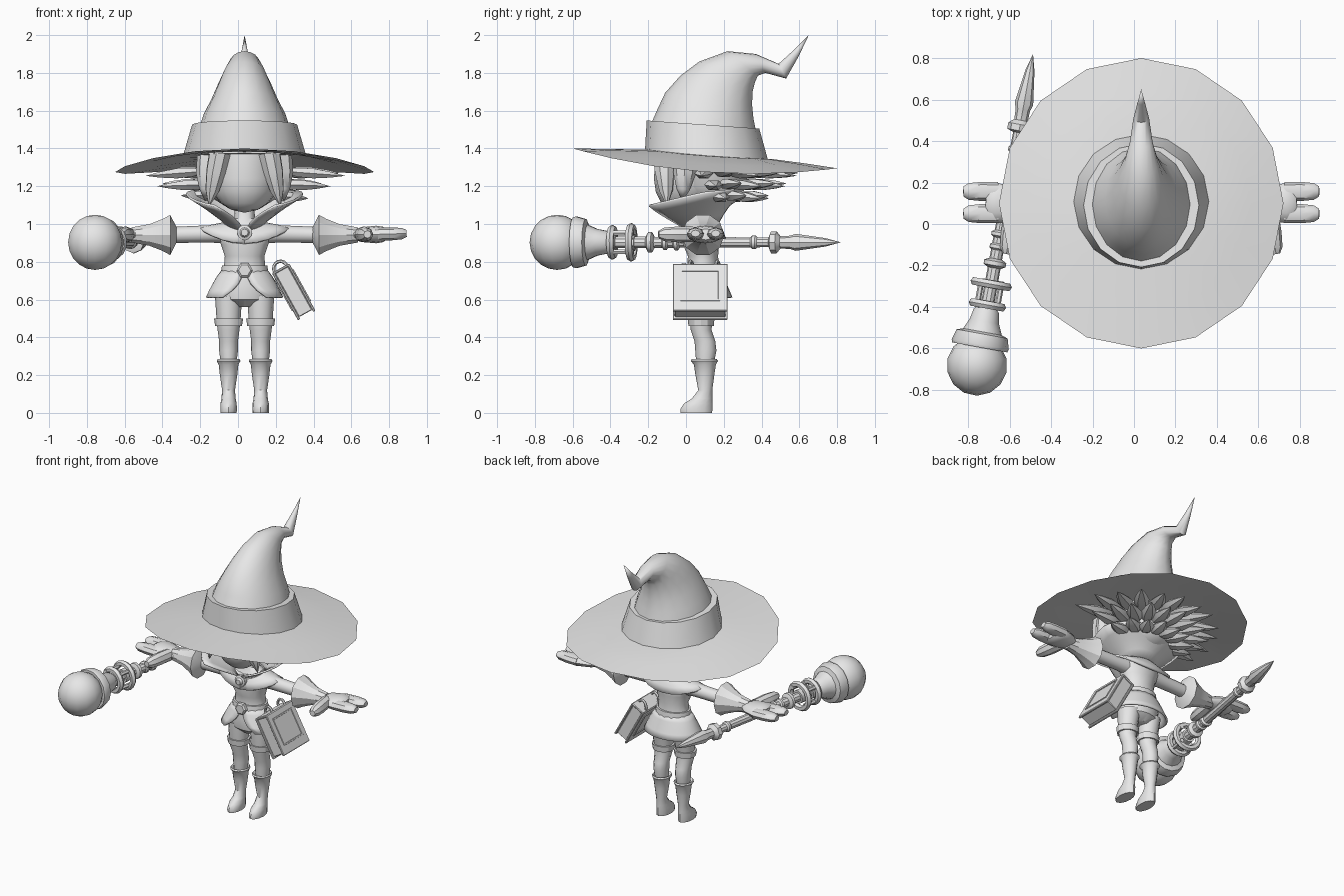
import bpy, bmesh, math
from mathutils import Vector, Matrix

CX, CY = 0.035, 0.09          # body axis
V = Vector
grey = bpy.data.materials.new("plain grey")
grey.diffuse_color = (0.8, 0.8, 0.8, 1)


def finish(name, bm, angle=40):
    bmesh.ops.recalc_face_normals(bm, faces=bm.faces)
    me = bpy.data.meshes.new(name)
    bm.to_mesh(me)
    bm.free()
    me.materials.append(grey)
    ob = bpy.data.objects.new(name, me)
    bpy.context.collection.objects.link(ob)
    bpy.ops.object.select_all(action='DESELECT')
    ob.select_set(True)
    bpy.context.view_layer.objects.active = ob
    bpy.ops.object.shade_smooth_by_angle(angle=math.radians(angle))
    return ob


def loft(name, rings, n=12, angle=40):
    """rings: (centre, half axis u, half axis v) joined into a capped tube"""
    bm = bmesh.new()
    rows = []
    for c, u, v in rings:
        rows.append([bm.verts.new(V(c) + V(u) * math.cos(a) + V(v) * math.sin(a))
                     for a in (2 * math.pi * i / n for i in range(n))])
    for a, b in zip(rows, rows[1:]):
        for i in range(n):
            j = (i + 1) % n
            bm.faces.new((a[i], a[j], b[j], b[i]))
    bm.faces.new(rows[0])
    bm.faces.new(rows[-1])
    bmesh.ops.remove_doubles(bm, verts=bm.verts, dist=0.0005)
    return finish(name, bm, angle)


def spin(name, start, end, prof, n=12, flat=1.0, angle=40):
    """prof: (fraction along the axis, radius); flat squashes the second axis"""
    s, e = V(start), V(end)
    d = (e - s).normalized()
    u = d.cross(V((0, 0, 1)))
    u = V((1, 0, 0)) if u.length < 0.01 else u.normalized()
    w = u.cross(d)
    return loft(name, [(s.lerp(e, t), u * r, w * r * flat) for t, r in prof], n, angle)


def stack(name, rows, x=CX, n=12, angle=40):
    """rows: (z, half width, half depth, y centre)"""
    return loft(name, [((x, y, z), (rx, 0, 0), (0, ry, 0)) for z, rx, ry, y in rows], n, angle)


def sheet(name, fn, nu, nv, thick):
    bm = bmesh.new()
    g = [[bm.verts.new(fn(i / nu, j / nv)) for i in range(nu + 1)] for j in range(nv + 1)]
    for a, b in zip(g, g[1:]):
        for i in range(nu):
            bm.faces.new((a[i], a[i + 1], b[i + 1], b[i]))
    ob = finish(name, bm)
    m = ob.modifiers.new("thickness", 'SOLIDIFY')
    m.thickness, m.offset = thick, 0
    return ob


def box(name, size, mat, bevel=0.004):
    bm = bmesh.new()
    bmesh.ops.create_cube(bm, size=1, matrix=mat @ Matrix.Diagonal((*size, 1)))
    bmesh.ops.bevel(bm, geom=bm.edges[:], offset=bevel, segments=1, affect='EDGES')
    return finish(name, bm, 20)


def torus(name, centre, axis, R, r, n=16, m=6):
    q = V((0, 0, 1)).rotation_difference(V(axis)).to_matrix()
    bm = bmesh.new()
    g = [[bm.verts.new(V(centre) + q @ V(((R + r * math.cos(b)) * math.cos(a),
                                         (R + r * math.cos(b)) * math.sin(a), r * math.sin(b))))
          for b in (2 * math.pi * j / m for j in range(m))] for a in (2 * math.pi * i / n for i in range(n))]
    for i in range(n):
        for j in range(m):
            p, q2 = g[(i + 1) % n], (j + 1) % m
            bm.faces.new((g[i][j], p[j], p[q2], g[i][q2]))
    return finish(name, bm)


# --- hat: drooping tilted brim, band and bent cone
def brim(r, a, dz):
    s, f = math.sin(a), max(0, (r - 0.29) / 0.41) ** 1.2
    edge = 1.275 + 0.0725 * s * s - 0.0525 * s
    return V((CX + r * 0.98 * math.cos(a), 0.10 + r * s, (1.372 - 0.022 * s) * (1 - f) + edge * f + dz))


bm = bmesh.new()
rows = [[bm.verts.new(brim(r, math.pi * i / 8, dz)) for i in range(16)]
        for r, dz in ((0.22, 0), (0.36, 0), (0.54, 0), (0.70, 0), (0.54, -0.008), (0.36, -0.012), (0.22, -0.012))]
for a, b in zip(rows, rows[1:]):
    for i in range(16):
        bm.faces.new((a[i], a[i - 1], b[i - 1], b[i]))
finish("hat_brim", bm)


def hat_rings(rows):
    out = []
    for yf, zf, yb, zb, w in rows:
        f, b = V((CX, yf, zf)), V((CX, yb, zb))
        out.append(((f + b) / 2, (w, 0, 0), (b - f) / 2))
    return out


loft("hat_band", hat_rings([(-0.218, 1.375, 0.435, 1.335, 0.328), (-0.208, 1.548, 0.388, 1.505, 0.278),
                            (-0.185, 1.545, 0.365, 1.505, 0.24)]), 16, 30)
loft("hat_cone", hat_rings([(-0.185, 1.53, 0.37, 1.495, 0.24), (-0.15, 1.61, 0.357, 1.56, 0.215),
                            (-0.11, 1.695, 0.35, 1.63, 0.175), (-0.03, 1.785, 0.352, 1.70, 0.14),
                            (0.07, 1.86, 0.365, 1.75, 0.11), (0.22, 1.915, 0.38, 1.785, 0.08),
                            (0.37, 1.90, 0.42, 1.80, 0.055), (0.49, 1.848, 0.53, 1.77, 0.038),
                            (0.575, 1.925, 0.595, 1.885, 0.018), (0.65, 2.0, 0.65, 2.0, 0.0)]), 16, 45)

# --- head, hair cap and leaf shaped tufts
stack("head", [(1.06, 0.0, 0.0, -0.03), (1.075, 0.07, 0.06, -0.03), (1.11, 0.125, 0.13, 0.0), (1.17, 0.172, 0.19, 0.03),
               (1.24, 0.193, 0.22, 0.05), (1.37, 0.19, 0.22, 0.06)], n=20)
stack("hair_cap", [(1.08, 0.08, 0.07, 0.14), (1.13, 0.16, 0.14, 0.14), (1.2, 0.21, 0.19, 0.13),
                   (1.37, 0.22, 0.22, 0.11)], n=16)
LEAF = [(0, 0.015), (0.25, 0.046), (0.5, 0.05), (0.78, 0.028), (1, 0)]
for tier, (count, r0, z0, r1, z1) in enumerate([(11, 0.20, 1.28, 0.53, 1.255), (11, 0.17, 1.21, 0.46, 1.20),
                                                (8, 0.14, 1.15, 0.36, 1.135)]):
    for i in range(count):
        a = math.radians(-4 + 188 * (i + 0.5 * (tier % 2)) / (count - 0.5)) if tier < 2 else math.radians(15 + 150 * i / 7)
        c, s = math.cos(a), math.sin(a)
        k = r1 * (1 - 0.10 * s)
        spin("hair_tuft", (CX + r0 * c, 0.12 + r0 * s, z0), (CX + k * c, 0.12 + k * s, z1 + 0.015 * (i % 2)), LEAF, 6, 0.6, 35)
for s in (-1, 1):
    spin("face_lock", (CX + s * 0.13, -0.12, 1.38), (CX + s * 0.19, -0.10, 1.09),
         [(0, 0.06), (0.35, 0.055), (0.7, 0.038), (1, 0)], 8, 1.0)
    spin("side_lock", (CX + s * 0.19, -0.0, 1.37), (CX + s * 0.21, -0.02, 1.12),
         [(0, 0.06), (0.4, 0.06), (0.75, 0.035), (1, 0)], 8, 1.0)


# --- flared collar, short cape and brooch
def collar(u, v):
    g = math.radians(6 + 26 * v)
    a = -math.pi / 2 + g + u * (2 * math.pi - 2 * g)
    s, c = math.sin(a), math.cos(a)
    ry = (0.075 + 0.26 * v) if s < 0 else (0.075 + 0.13 * v)
    return V((CX + (0.075 + 0.232 * v) * c, CY + ry * s,
              0.98 + 0.185 * v ** 0.85 + 0.06 * s * v * (s < 0) + 0.02 * s))


def cape(u, v):
    a = -math.pi / 2 + 2 * math.pi * u
    s, c = math.sin(a), math.cos(a)
    return V((CX + (0.07 + 0.17 * v) * c, CY + (0.07 + 0.045 * v) * s,
              1.01 - 0.055 * v * (0.6 + v * s * s) - 0.025 * (s < 0) * s * s))


sheet("collar", collar, 24, 4, 0.012)
sheet("shoulder_cape", cape, 24, 3, 0.014)
spin("brooch", (CX, 0.0, 0.955), (CX, -0.05, 0.955), [(0, 0.04), (0.6, 0.04), (0.7, 0.026), (1, 0.018)], 12)

# --- torso, belt, skirt
stack("torso", [(0.56, 0.05, 0.05, CY), (0.6, 0.13, 0.095, CY), (0.68, 0.145, 0.105, CY), (0.76, 0.11, 0.085, CY),
                (0.83, 0.105, 0.08, CY), (0.89, 0.125, 0.095, 0.08), (0.95, 0.15, 0.09, CY), (1.0, 0.12, 0.07, CY),
                (1.03, 0.055, 0.05, CY), (1.12, 0.05, 0.05, CY)], n=16)
stack("belt", [(0.73, 0.10, 0.08, CY), (0.73, 0.128, 0.103, CY), (0.78, 0.12, 0.097, CY), (0.78, 0.1, 0.08, CY)], n=16)
spin("belt_buckle", (CX, 0.0, 0.755), (CX, -0.03, 0.755), [(0, 0.043), (0.7, 0.043), (1, 0.032)], 6)


def skirt(u, v):
    g = math.radians(4 + 32 * v * v)
    a = -math.pi / 2 + g + u * (2 * math.pi - 2 * g)
    return V((CX + (0.115 + 0.085 * v ** 0.8) * math.cos(a), CY + (0.09 + 0.06 * v) * math.sin(a), 0.755 - 0.145 * v))


sheet("skirt", skirt, 24, 4, 0.012)

# --- legs, stockings and boots
for s in (-1, 1):
    x = CX + s * 0.085
    stack("leg", [(0.25, 0.04, 0.045, 0.10), (0.33, 0.05, 0.056, 0.105), (0.38, 0.05, 0.055, 0.10), (0.44, 0.058, 0.055, 0.08),
                  (0.5, 0.064, 0.062, 0.08), (0.62, 0.072, 0.08, CY)], x, 12)
    stack("stocking_band", [(0.46, 0.05, 0.05, 0.08), (0.46, 0.071, 0.067, 0.08), (0.5, 0.077, 0.071, 0.08),
                            (0.5, 0.06, 0.06, 0.08)], x, 12, 30)
    stack("boot", [(0, 0.043, 0.083, 0.055), (0.02, 0.044, 0.085, 0.055), (0.05, 0.043, 0.075, 0.065),
                   (0.075, 0.038, 0.055, 0.085), (0.12, 0.034, 0.037, 0.102), (0.2, 0.046, 0.05, 0.10),
                   (0.255, 0.052, 0.058, 0.10), (0.275, 0.063, 0.072, 0.097), (0.285, 0.058, 0.066, 0.097),
                   (0.27, 0.045, 0.05, 0.10)], x, 12)

# --- arms, flared cuffs and hands
for s in (-1, 1):
    P = lambda x, y, z: (CX + s * x, y, z)
    spin("arm", P(0.08, CY, 0.95), P(0.40, CY, 0.942), [(0, 0.055), (0.3, 0.046), (1, 0.042)], 12)
    spin("cuff", P(0.36, CY, 0.942), P(0.60, CY, 0.942),
         [(0, 0.042), (0.14, 0.112), (0.3, 0.09), (0.6, 0.06), (1, 0.042)], 10, 1.0, 30)
    spin("palm", P(0.57, CY, 0.943), P(0.75, 0.105, 0.945),
         [(0, 0.045), (0.25, 0.08), (0.7, 0.097), (0.9, 0.085), (1, 0.06)], 12, 0.48)
    for y in (0.05, 0.157):
        spin("finger", P(0.69, y, 0.945), P(0.858, y, 0.95),
             [(0, 0.045), (0.5, 0.046), (0.85, 0.04), (1, 0.024)], 8, 0.75)
    spin("thumb", P(0.62, 0.06, 0.945), P(0.65, -0.145, 0.945), [(0, 0.04), (0.5, 0.042), (0.85, 0.036), (1, 0.02)], 8)

# --- staff, measured along its depth
A, B = V((-0.487, 0.82, 0.903)), V((-0.787, -0.83, 0.903))


def staff(name, prof, n=12, angle=35):
    return spin(name, A, B, [((0.82 - y) / 1.65, r) for y, r in prof], n, 1.0, angle)


staff("staff_spike", [(0.82, 0), (0.74, 0.022), (0.58, 0.045), (0.55, 0.035), (0.5, 0.033), (0.48, 0.058), (0.45, 0.058), (0.44, 0.03)], 8)
staff("staff_rod", [(0.46, 0.027), (-0.5, 0.033)], 10)
for y, r, h in ((0.36, 0.036, 0.02), (-0.05, 0.043, 0.02), (-0.11, 0.04, 0.02), (-0.19, 0.054, 0.025)):
    staff("staff_knot", [(y + h, 0.025), (y + h * 0.4, r), (y - h * 0.4, r), (y - h, 0.025)])
for y, r in ((-0.29, 0.102), (-0.39, 0.092)):
    torus("staff_ring", A.lerp(B, (0.82 - y) / 1.65), B - A, r - 0.02, 0.021, 16, 6)
    staff("staff_hub", [(y + 0.02, 0.045), (y - 0.02, 0.045)])
for k in range(4):
    a = math.pi * (k + 0.5) / 2
    off = V((math.cos(a) * 0.07, 0, math.sin(a) * 0.07))
    spin("staff_strut", A.lerp(B, 0.665) + off, A.lerp(B, 0.74) + off, [(0, 0.014), (1, 0.014)], 6)
staff("staff_bell", [(-0.40, 0.045), (-0.42, 0.062), (-0.47, 0.072), (-0.52, 0.095), (-0.53, 0.125), (-0.58, 0.14), (-0.595, 0.135), (-0.595, 0.1)], 14)
bm = bmesh.new()
bmesh.ops.create_uvsphere(bm, u_segments=14, v_segments=10, radius=0.146,
                          matrix=Matrix.Translation((-0.757, -0.682, 0.903)))
finish("staff_orb", bm)

# --- hanging book with raised panel frame, straps and belt ring
M = Matrix.Translation((0.295, 0.075, 0.64)) @ Matrix.Rotation(-math.radians(29), 4, 'Y')
T = lambda x, y, z: M @ Matrix.Translation((x, y, z))
box("book_pages", (0.08, 0.27, 0.27), T(0, 0, 0.005))
for s in (-1, 1):
    box("book_cover", (0.014, 0.29, 0.285), T(s * 0.046, 0, 0))
    for k in (-1, 1):
        box("panel_frame", (0.008, 0.21, 0.01), T(s * 0.054, 0, 0.01 + k * 0.09), 0.001)
        box("panel_frame", (0.008, 0.01, 0.19), T(s * 0.054, k * 0.10, 0.01), 0.001)
box("book_spine", (0.10, 0.29, 0.014), T(0, 0, 0.138))
for y in (-0.05, 0.09):
    torus("book_ring", (0.225, 0.075 + y, 0.765), (0.3, 1, 0), 0.038, 0.009, 14, 6)
